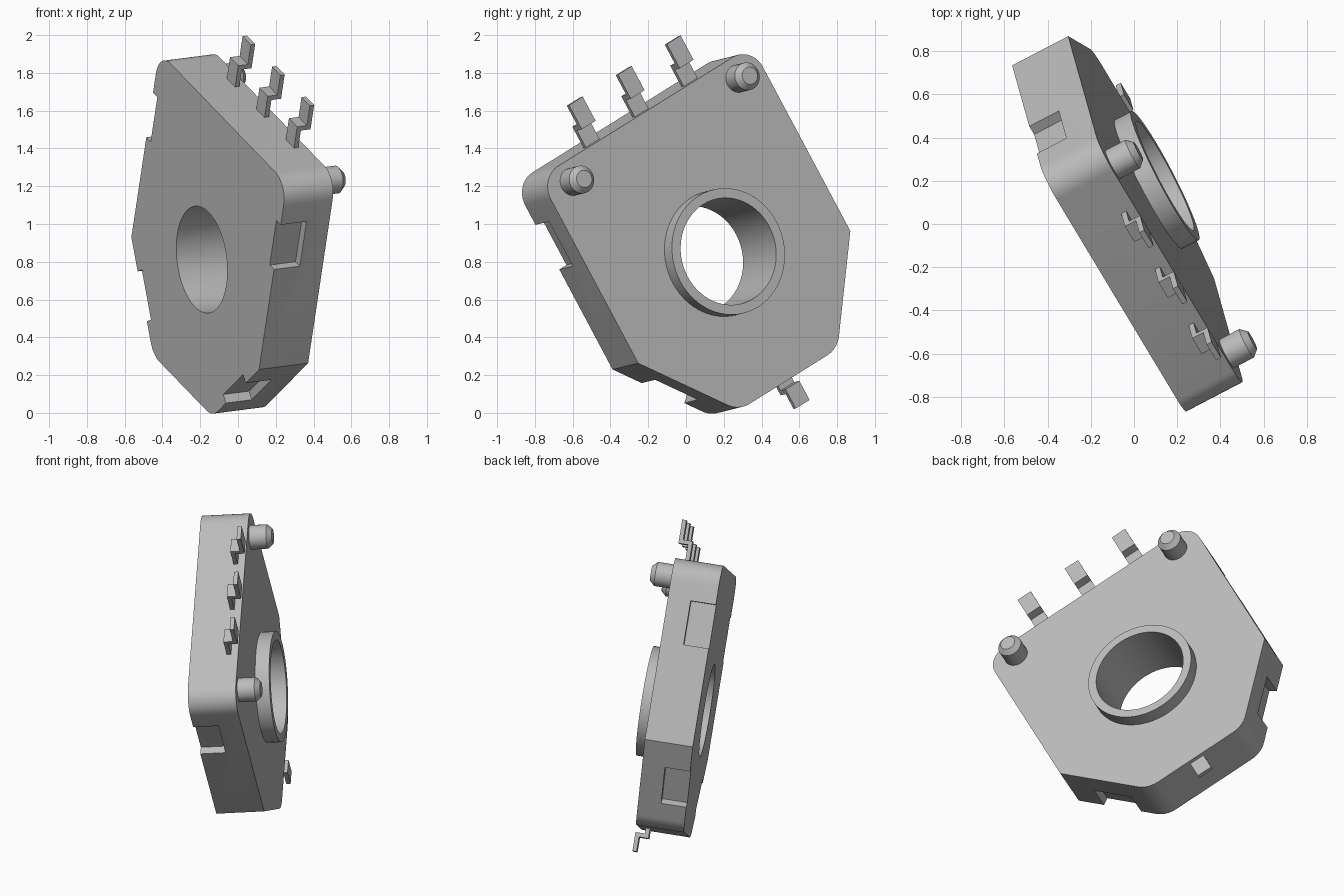
import bpy, bmesh, math
from mathutils import Matrix, Vector

old = bpy.data.objects.get("Cube")
if old:
    bpy.data.objects.remove(old, do_unlink=True)

# Tilted frame: a runs along the width, b up the plate, n out of the rear face
a = Vector((-0.455, 0.756, 0.471)).normalized()
b = Vector((0.131, -0.466, 0.875))
b = (b - a * b.dot(a)).normalized()
n = a.cross(b)
FRAME = Matrix.Translation((0.068, 0.185, 0.845)) @ Matrix((a, b, n)).transposed().to_4x4()

THICK = 0.295
HOLE = 0.285
HALF = 0.743
TOP, SHOULDER, BOTTOM, FOOT = 0.857, -0.265, -0.765, 0.345

grey = bpy.data.materials.new("plain grey")
grey.use_nodes = True
grey.diffuse_color = (0.5, 0.5, 0.5, 1)
grey.node_tree.nodes["Principled BSDF"].inputs["Base Color"].default_value = (0.5, 0.5, 0.5, 1)


def add_object(name, bm):
    bmesh.ops.recalc_face_normals(bm, faces=bm.faces)
    mesh = bpy.data.meshes.new(name)
    bm.to_mesh(mesh)
    bm.free()
    mesh.materials.append(grey)
    ob = bpy.data.objects.new(name, mesh)
    ob.matrix_world = FRAME
    bpy.context.collection.objects.link(ob)
    return ob


def smooth(ob):
    bpy.ops.object.select_all(action='DESELECT')
    ob.select_set(True)
    bpy.context.view_layer.objects.active = ob
    bpy.ops.object.shade_smooth_by_angle(angle=math.radians(30))


def prism(name, points, move):
    """Extrude a closed flat loop of 3D points along a vector."""
    bm = bmesh.new()
    face = bm.faces.new([bm.verts.new(p) for p in points])
    out = bmesh.ops.extrude_face_region(bm, geom=[face])
    bmesh.ops.translate(bm, vec=move, verts=[g for g in out["geom"] if isinstance(g, bmesh.types.BMVert)])
    return add_object(name, bm)


def lathe(name, profile, centre=(0, 0), closed=False, steps=64):
    """Spin (radius, height) points around the plate normal."""
    bm = bmesh.new()
    verts = [bm.verts.new((centre[0] + r, centre[1], h)) for r, h in profile]
    pairs = list(zip(verts, verts[1:])) + ([(verts[-1], verts[0])] if closed else [])
    edges = [bm.edges.new(p) for p in pairs]
    bmesh.ops.spin(bm, geom=verts + edges, cent=(*centre, 0), axis=(0, 0, 1),
                   angle=math.tau, steps=steps, use_duplicate=False)
    bmesh.ops.remove_doubles(bm, verts=bm.verts, dist=0.0005)
    return add_object(name, bm)


def rounded(corners, steps=10):
    """Turn (x, y, radius) corners into a loop with arcs."""
    loop = []
    for i, (x, y, r) in enumerate(corners):
        p = Vector((x, y))
        if not r:
            loop.append(p)
            continue
        d0 = (Vector(corners[i - 1][:2]) - p).normalized()
        d1 = (Vector(corners[(i + 1) % len(corners)][:2]) - p).normalized()
        half = d0.angle(d1) / 2
        centre = p + (d0 + d1).normalized() * r / math.sin(half)
        start = p + d0 * r / math.tan(half) - centre
        end = p + d1 * r / math.tan(half) - centre
        sweep = start.angle_signed(end)
        for k in range(steps + 1):
            loop.append(centre + Matrix.Rotation(-sweep * k / steps, 2) @ start)
    return loop


# Housing plate with chamfered lower corners
outline = rounded([(HALF, TOP, 0.13), (-HALF, TOP, 0.13), (-HALF, SHOULDER, 0),
                   (-FOOT, BOTTOM, 0.15), (FOOT, BOTTOM, 0.15), (HALF, SHOULDER, 0)])
housing = prism("housing", [(p.x, p.y, -THICK) for p in outline], (0, 0, THICK))

# Cutters: centre bore and the side pockets, open to the front face
cutters = [lathe("bore_cutter", [(0, -0.5), (HOLE, -0.5), (HOLE, 0.2), (0, 0.2)])]


def pocket_cutter(x, y, angle):
    bm = bmesh.new()
    bmesh.ops.create_cube(bm, size=1, matrix=Matrix.Translation((x, y, -0.14 - 0.15))
                          @ Matrix.Rotation(angle, 4, 'Z') @ Matrix.Diagonal((0.1, 0.27, 0.3, 1)))
    return add_object("pocket_cutter", bm)


slope = math.atan2(HALF - FOOT, SHOULDER - BOTTOM)
for side in (1, -1):
    cutters.append(pocket_cutter(side * HALF, 0.475, 0))
    cutters.append(pocket_cutter(side * (HALF + FOOT) / 2, (SHOULDER + BOTTOM) / 2, -side * slope))

bpy.context.view_layer.objects.active = housing
for cutter in cutters:
    cutter.hide_render = True
    mod = housing.modifiers.new("cut", 'BOOLEAN')
    mod.operation = 'DIFFERENCE'
    mod.solver = 'EXACT'
    mod.object = cutter
    bpy.ops.object.modifier_apply(modifier=mod.name)
for cutter in cutters:
    bpy.data.objects.remove(cutter, do_unlink=True)
smooth(housing)

# Raised collar around the bore
smooth(lathe("collar", [(HOLE, -0.01), (0.337, -0.01), (0.337, 0.086), (HOLE, 0.086)], closed=True))

# Locating pins with bevelled tips
for side, name in ((1, "left_pin"), (-1, "right_pin")):
    smooth(lathe(name, [(0, -0.02), (0.074, -0.02), (0.074, 0.105), (0.046, 0.135), (0, 0.135)],
                 (side * 0.58, 0.745), steps=40))


# Stepped terminals: leg, jog towards the rear, then tip
def terminal(name, x, root, jog, tip):
    g = 0.026 if tip > root else -0.026
    lo, hi, t = -0.07, -0.012, 0.026
    shape = [(root - g, lo), (jog, lo), (jog, hi), (tip, hi), (tip, hi + t),
             (jog - g, hi + t), (jog - g, lo + t), (root - g, lo + t)]
    prism(name, [(x - 0.048, y, z) for y, z in shape], (0.096, 0, 0))


for i, name in enumerate(("right_terminal", "middle_terminal", "left_terminal")):
    terminal(name, (i - 1) * 0.343, TOP, 0.985, 1.105)
terminal("bottom_terminal", 0, BOTTOM, -0.825, -0.915)
